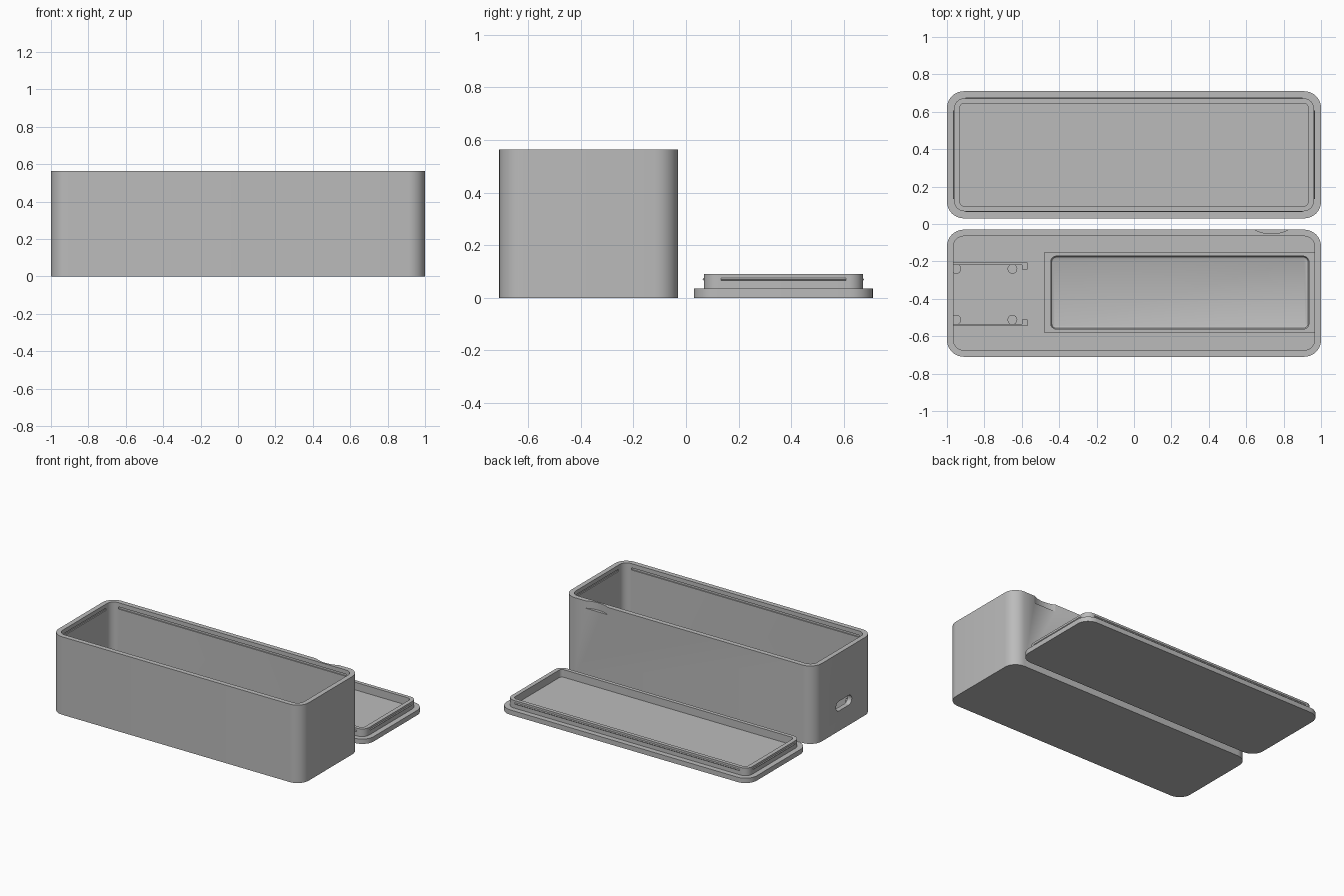
import bpy, bmesh, math
from mathutils import Matrix

if "Cube" in bpy.data.objects:
    bpy.data.objects.remove(bpy.data.objects["Cube"], do_unlink=True)

grey = bpy.data.materials.new("plastic_grey")
grey.use_nodes = True
colour = (0.5, 0.5, 0.5, 1)
grey.diffuse_color = colour
grey.node_tree.nodes["Principled BSDF"].inputs["Base Color"].default_value = colour


def finish(name, bm):
    bmesh.ops.recalc_face_normals(bm, faces=bm.faces)
    mesh = bpy.data.meshes.new(name)
    bm.to_mesh(mesh)
    bm.free()
    mesh.materials.append(grey)
    obj = bpy.data.objects.new(name, mesh)
    bpy.context.collection.objects.link(obj)
    return obj


def activate(obj):
    bpy.ops.object.select_all(action="DESELECT")
    obj.select_set(True)
    bpy.context.view_layer.objects.active = obj


def smooth(obj):
    activate(obj)
    bpy.ops.object.shade_smooth_by_angle(angle=math.radians(30))


def loft(name, centre, layers, steps=8):
    """Stack rounded rectangles (half x, half y, z, radius) into a closed solid."""
    bm = bmesh.new()
    rings = []
    for hx, hy, z, r in layers:
        ring = []
        for corner, (sx, sy) in enumerate([(1, 1), (-1, 1), (-1, -1), (1, -1)]):
            for i in range(steps + 1):
                a = math.pi / 2 * (corner + i / steps)
                ring.append(bm.verts.new((centre[0] + sx * (hx - r) + r * math.cos(a),
                                          centre[1] + sy * (hy - r) + r * math.sin(a), z)))
        rings.append(ring)
    for low, high in zip(rings, rings[1:]):
        for i in range(len(low)):
            j = (i + 1) % len(low)
            bm.faces.new((low[i], low[j], high[j], high[i]))
    bm.faces.new(rings[0])
    bm.faces.new(rings[-1])
    return finish(name, bm)


def block(name, x0, x1, y0, y1, z0, z1):
    bm = bmesh.new()
    bmesh.ops.create_cube(bm, size=1)
    for v in bm.verts:
        v.co = ((x0 + x1) / 2 + v.co.x * (x1 - x0),
                (y0 + y1) / 2 + v.co.y * (y1 - y0),
                (z0 + z1) / 2 + v.co.z * (z1 - z0))
    return finish(name, bm)


def rod(name, centre, radius, length, sides, axis="Z"):
    bm = bmesh.new()
    turn = {"X": Matrix.Rotation(math.pi / 2, 4, "Y"),
            "Y": Matrix.Rotation(math.pi / 2, 4, "X"),
            "Z": Matrix.Identity(4)}[axis]
    bmesh.ops.create_cone(bm, cap_ends=True, segments=sides, radius1=radius, radius2=radius,
                          depth=length, matrix=Matrix.Translation(centre) @ turn)
    return finish(name, bm)


def cut(target, cutter):
    mod = target.modifiers.new("cut", "BOOLEAN")
    mod.operation = "DIFFERENCE"
    mod.solver = "EXACT"
    mod.object = cutter
    activate(target)
    bpy.ops.object.modifier_apply(modifier=mod.name)
    bpy.data.objects.remove(cutter, do_unlink=True)


BOX_Y, LID_Y, HALF_Y = -0.37, 0.37, 0.34
WALL, FLOOR, TOP = 0.035, 0.035, 0.563
IN_X, IN_Y = 1 - WALL, HALF_Y - WALL

# Box shell: outside up, over the rim, down to the floor
box = loft("box_shell", (0, BOX_Y), [
    (1, HALF_Y, 0, 0.09), (1, HALF_Y, TOP, 0.09),
    (IN_X, IN_Y, TOP, 0.055), (IN_X, IN_Y, FLOOR, 0.055)])

# Snap grooves inside the rim
for s in (-1, 1):
    y = BOX_Y + s * IN_Y
    cut(box, block("groove_cutter", -0.91, 0.91, y - 0.008, y + 0.008, 0.517, 0.533))
    x = s * IN_X
    cut(box, block("groove_cutter", x - 0.008, x + 0.008, BOX_Y - 0.24, BOX_Y + 0.24, 0.517, 0.533))

# Shallow thumb scoop at the top of the back wall
cut(box, rod("scoop_cutter", (0.735, -0.052 + 0.195, 0.61), 0.195, 0.2, 96))

# Rounded connector slot through the end wall
slot = loft("slot_cutter", (0, 0), [(0.035, 0.09, -0.1, 0.034), (0.035, 0.09, 0.1, 0.034)])
slot.data.transform(Matrix.Translation((-1, -0.375, 0.18)) @ Matrix.Rotation(math.pi / 2, 4, "Y"))
cut(box, slot)
smooth(box)

# Battery tray with a filleted pocket
tray = loft("battery_tray", (0.245, -0.367), [
    (0.725, 0.215, 0.03, 0.002), (0.725, 0.215, 0.14, 0.002),
    (0.69, 0.195, 0.14, 0.03), (0.69, 0.195, 0.06, 0.03),
    (0.685, 0.19, 0.045, 0.025), (0.675, 0.18, 0.04, 0.015)])
smooth(tray)

# Circuit board holder: side rails, end hooks and support posts
for side, s in (("left", 1), ("right", -1)):
    y = -0.376 + s * 0.164
    block("board_rail_" + side, -0.975, -0.57, y - 0.006, y + 0.006, 0.03, 0.17)
    inner = y - s * 0.03
    block("board_hook_" + side, -0.6, -0.57, min(y, inner), max(y, inner), 0.03, 0.17)
    for x in (-0.95, -0.65):
        smooth(rod("board_post", (x, -0.376 + s * 0.136, 0.085), 0.026, 0.11, 24))

# Lid plate with its raised lip
LIP = 0.09
lid = loft("lid", (0, LID_Y), [
    (1, HALF_Y, 0, 0.09), (1, HALF_Y, FLOOR, 0.09),
    (IN_X - 0.003, IN_Y - 0.003, FLOOR, 0.055), (IN_X - 0.003, IN_Y - 0.003, LIP, 0.055),
    (0.932, 0.275, LIP, 0.025), (0.932, 0.275, FLOOR, 0.025)])
smooth(lid)

# Snap ridges around the lip
for s in (-1, 1):
    rod("lid_ridge_long", (0, LID_Y + s * (IN_Y - 0.004), 0.07), 0.006, 1.8, 4, "X")
    rod("lid_ridge_short", (s * (IN_X - 0.004), LID_Y, 0.07), 0.006, 0.475, 4, "Y")
